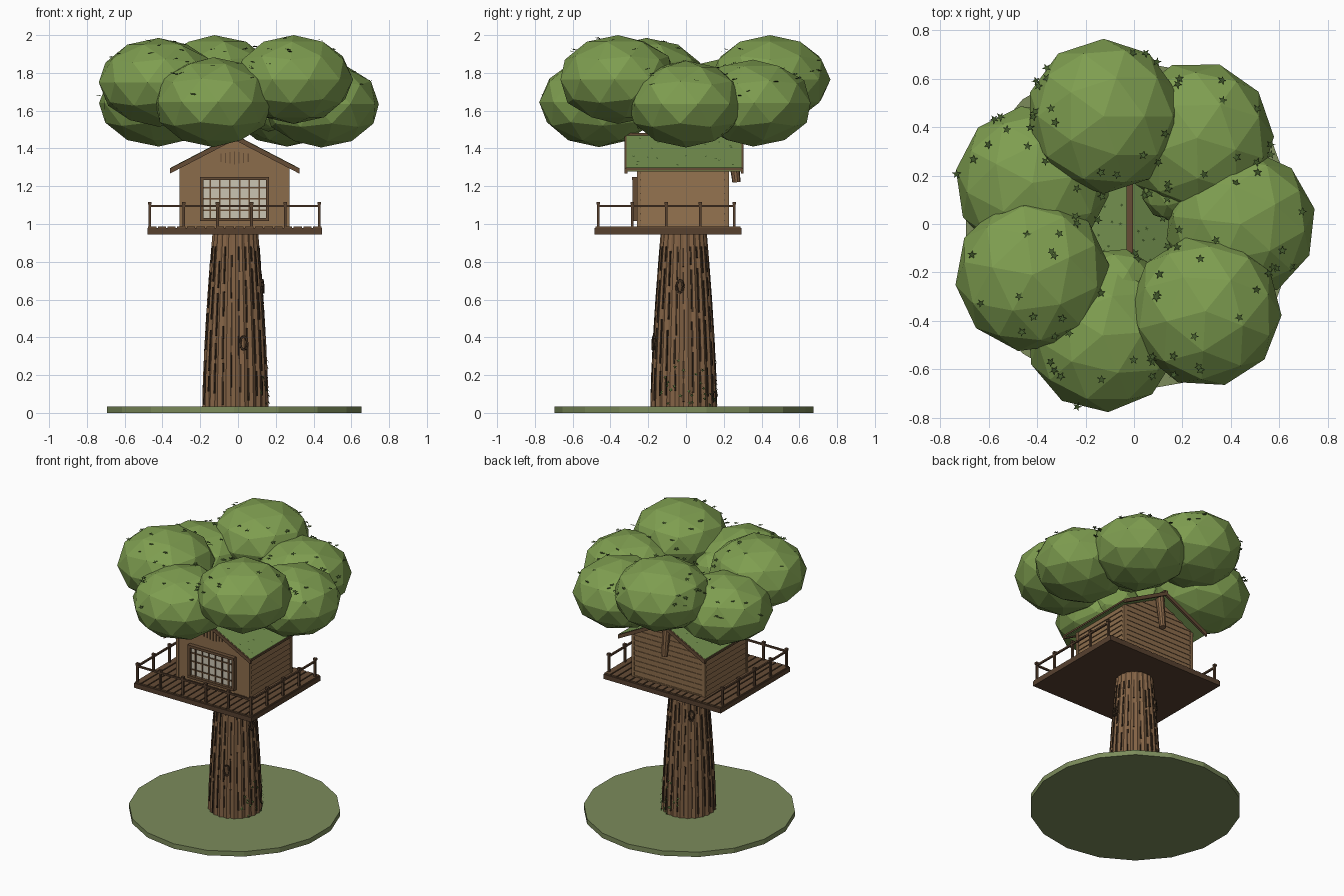
import bpy, bmesh, math, random
from mathutils import Matrix, Vector

random.seed(4)
if "Cube" in bpy.data.objects:
    bpy.data.objects.remove(bpy.data.objects["Cube"])


def material(name, *rgb):
    m = bpy.data.materials.new(name)
    m.use_nodes = True
    m.diffuse_color = (*rgb, 1)
    m.node_tree.nodes["Principled BSDF"].inputs["Base Color"].default_value = (*rgb, 1)
    return m


FOLIAGE = material("foliage green", 0.21, 0.34, 0.08)
LEAF = material("dark leaf green", 0.055, 0.1, 0.025)
GRASS = material("grass", 0.2, 0.26, 0.105)
BARK = material("bark brown", 0.23, 0.125, 0.06)
GROOVE = material("dark bark", 0.045, 0.026, 0.014)
WALL = material("wall wood", 0.26, 0.15, 0.07)
TRIM = material("trim wood", 0.13, 0.072, 0.036)
DECK = material("deck wood", 0.095, 0.052, 0.028)
PANE = material("window pane", 0.6, 0.56, 0.45)
MOSS = material("mossy roof", 0.18, 0.29, 0.08)


def finish(name, bm, mat):
    bmesh.ops.recalc_face_normals(bm, faces=bm.faces)
    me = bpy.data.meshes.new(name)
    bm.to_mesh(me)
    bm.free()
    me.materials.append(mat)
    ob = bpy.data.objects.new(name, me)
    bpy.context.collection.objects.link(ob)
    return ob


def box(bm, x0, x1, y0, y1, z0, z1):
    mat = Matrix.Translation(((x0 + x1) / 2, (y0 + y1) / 2, (z0 + z1) / 2))
    bmesh.ops.create_cube(bm, size=1, matrix=mat @ Matrix.Diagonal((x1 - x0, y1 - y0, z1 - z0, 1)))


def bar(bm, p, q, w, d):
    p, q = Vector(p), Vector(q)
    rot = (q - p).to_track_quat('Z', 'Y').to_matrix().to_4x4()
    size = Matrix.Diagonal((w, d, (q - p).length, 1))
    bmesh.ops.create_cube(bm, size=1, matrix=Matrix.Translation((p + q) / 2) @ rot @ size)


def prism(bm, profile, y0, y1):
    """Extrude an (x, z) outline along y."""
    face = bm.faces.new([bm.verts.new((x, y0, z)) for x, z in profile])
    new = bmesh.ops.extrude_face_region(bm, geom=[face])["geom"]
    bmesh.ops.translate(bm, vec=(0, y1 - y0, 0), verts=[v for v in new if isinstance(v, bmesh.types.BMVert)])


def leaf(bm, pos, normal, size):
    """Flat five-pointed leaf."""
    rot = normal.to_track_quat('Z', 'Y').to_matrix() @ Matrix.Rotation(random.uniform(0, 6.28), 3, 'Z')
    ring = []
    for i in range(10):
        a = -math.pi / 2 + i * math.tau / 10
        r = size * (0.4 if i % 2 == 0 else 1)
        ring.append(bm.verts.new(pos + rot @ Vector((r * math.cos(a), r * math.sin(a), 0))))
    bm.faces.new(ring)


# Ground disc
bm = bmesh.new()
bmesh.ops.create_cone(bm, cap_ends=True, segments=18, radius1=0.685, radius2=0.685, depth=0.035,
                      matrix=Matrix.Translation((-0.02, -0.01, 0.0175)))
finish("ground", bm, GRASS)


# Fluted, tapering trunk
def trunk_point(a, z, k=1.0):
    r = k * (0.178 - 0.06 * z ** 1.5)
    return Vector((-0.014 + r * math.cos(a), -0.012 + r * math.sin(a), z))


SIDES = 44
bm = bmesh.new()
rings = []
for z in (0.004, 0.2, 0.4, 0.6, 0.8, 0.96):
    rings.append([bm.verts.new(trunk_point(i * math.tau / SIDES, z, 1.0 if i % 2 else 0.945))
                  for i in range(SIDES)])
for lo, hi in zip(rings, rings[1:]):
    for i in range(SIDES):
        j = (i + 1) % SIDES
        bm.faces.new((lo[i], lo[j], hi[j], hi[i]))
bm.faces.new(rings[0])
bm.faces.new(rings[-1])
finish("trunk", bm, BARK)

# Broken dark strips lying in the grooves
bm = bmesh.new()
for i in range(0, SIDES, 2):
    z = 0.04 + random.uniform(0, 0.08)
    while z < 0.84:
        top = min(z + random.uniform(0.08, 0.25), 0.88)
        a = i * math.tau / SIDES + random.uniform(-0.03, 0.03)
        bar(bm, trunk_point(a, z, 0.965), trunk_point(a, top, 0.965), 0.009, 0.009)
        z = top + random.uniform(0.02, 0.06)
finish("bark_grooves", bm, GROOVE)

# Knots
bm = bmesh.new()
for a, z in ((-1.3, 0.37), (-0.14, 0.67), (2.3, 0.75)):
    for i in range(10):
        p, q = [trunk_point(a + 0.12 * math.cos(t), z + 0.035 * math.sin(t), 1.01)
                for t in (i * math.tau / 10, (i + 1) * math.tau / 10)]
        bar(bm, p, q, 0.011, 0.011)
finish("knots", bm, GROOVE)

# Platform with planks running front to back
X0, X1, Y0, Y1 = -0.48, 0.445, -0.485, 0.295
bm = bmesh.new()
box(bm, X0, X1, Y0, Y1, 0.945, 0.978)
finish("platform", bm, DECK)
bm = bmesh.new()
step = (X1 - X0) / 18
for i in range(18):
    box(bm, X0 + i * step + 0.004, X0 + (i + 1) * step - 0.004, Y0 + 0.006, Y1 - 0.006, 0.975, 0.987)
finish("deck_planks", bm, TRIM)

# Railing on the front and both sides
bm = bmesh.new()
RX0, RX1, RY0, RY1 = -0.467, 0.43, -0.465, 0.255
posts = [(RX0 + (RX1 - RX0) * i / 5, RY0) for i in range(6)]
posts += [(x, RY0 + (RY1 - RY0) * i / 4) for x in (RX0, RX1) for i in range(1, 5)]
for x, y in posts:
    box(bm, x - 0.007, x + 0.007, y - 0.007, y + 0.007, 0.98, 1.105)
    box(bm, x - 0.01, x + 0.01, y - 0.01, y + 0.01, 1.102, 1.117)
bar(bm, (RX0, RY0, 1.095), (RX1, RY0, 1.095), 0.012, 0.012)
for x in (RX0, RX1):
    bar(bm, (x, RY0, 1.095), (x, RY1, 1.095), 0.012, 0.012)
finish("railing", bm, DECK)

# House body
CX, HALF, SLOPE, APEX = -0.018, 0.28, 0.52, 1.452
WY0, WY1 = -0.255, 0.218
EAVE = APEX - HALF * SLOPE
bm = bmesh.new()
prism(bm, [(CX - HALF, 0.98), (CX + HALF, 0.98), (CX + HALF, EAVE), (CX, APEX), (CX - HALF, EAVE)], WY0, WY1)
finish("house_body", bm, WALL)

# Overlapping boards on the sides and back
bm = bmesh.new()
BOARD = 0.036
for i in range(13):
    z0 = 0.985 + i * BOARD
    z1 = z0 + BOARD
    w0, w1 = [min(HALF, max(0.004, (APEX - z) / SLOPE)) for z in (z0, z1)]
    if z1 < APEX:
        prism(bm, [(CX - w0, z0), (CX + w0, z0), (CX + w1, z1), (CX - w1, z1)], WY1, WY1 + 0.004)
        bar(bm, (CX - w0, WY1 + 0.003, z0 + 0.005), (CX + w0, WY1 + 0.003, z0 + 0.005), 0.01, 0.01)
    if z1 < EAVE + 0.01:
        for s in (-1, 1):
            x = CX + s * HALF
            prism(bm, [(x, z0), (x + s * 0.009, z0), (x + s * 0.002, z1), (x, z1)], WY0, WY1)
finish("wall_boards", bm, WALL)

# Corner posts
bm = bmesh.new()
for x in (CX - HALF, CX + HALF):
    for y in (WY0 + 0.006, WY1 - 0.002):
        box(bm, x - 0.011, x + 0.011, y - 0.011, y + 0.011, 0.98, EAVE)
finish("corner_posts", bm, WALL)

# Front window
FX0, FX1, FZ0, FZ1 = -0.2, 0.165, 1.015, 1.25
bm = bmesh.new()
box(bm, FX0 + 0.01, FX1 - 0.01, -0.264, -0.256, FZ0 + 0.01, FZ1 - 0.01)
finish("window_pane", bm, PANE)
bm = bmesh.new()
for z in (FZ0, FZ1 - 0.018):
    box(bm, FX0, FX1, -0.285, -0.25, z, z + 0.018)
for x in (FX0, FX1 - 0.018):
    box(bm, x, x + 0.018, -0.283, -0.25, FZ0, FZ1)
finish("window_frame", bm, TRIM)
bm = bmesh.new()
for i in range(1, 7):
    x = FX0 + (FX1 - FX0) * i / 7
    box(bm, x - 0.004, x + 0.004, -0.271, -0.26, FZ0, FZ1)
for i in range(1, 4):
    z = FZ0 + (FZ1 - FZ0) * i / 4
    box(bm, FX0, FX1, -0.27, -0.26, z - 0.004, z + 0.004)
finish("window_bars", bm, TRIM)

# Gable vent slots
bm = bmesh.new()
for i in range(-3, 4):
    h = 0.034 - 0.004 * abs(i)
    box(bm, CX + i * 0.024 - 0.003, CX + i * 0.024 + 0.003, -0.259, -0.25, 1.35 - h, 1.35 + h)
finish("gable_vent", bm, TRIM)

# Roof slabs, edge boards and ridge cap
def slope_profile(s, reach, lift, thick):
    ridge = APEX + lift
    edge = ridge - reach * SLOPE
    return [(CX, ridge), (CX + s * reach, edge), (CX + s * reach, edge - thick), (CX, ridge - thick)]


roof, edges = bmesh.new(), bmesh.new()
for s in (-1, 1):
    prism(roof, slope_profile(s, 0.338, 0.022, 0.02), -0.315, 0.295)
    for y in (-0.325, 0.29):
        prism(edges, slope_profile(s, 0.343, 0.02, 0.027), y, y + 0.015)
    bar(edges, (CX + s * 0.338, -0.32, 1.29), (CX + s * 0.338, 0.3, 1.29), 0.01, 0.012)
bar(edges, (CX, -0.325, APEX + 0.022), (CX, 0.305, APEX + 0.022), 0.026, 0.014)
finish("roof", roof, MOSS)
finish("roof_edges", edges, TRIM)

# Cut branch behind the house
bm = bmesh.new()
bmesh.ops.create_cone(bm, cap_ends=True, segments=10, radius1=0.022, radius2=0.03, depth=0.24,
                      matrix=Matrix.Translation((CX, 0.253, 1.34)) @ Matrix.Rotation(0.12, 4, 'X'))
finish("branch", bm, BARK)

# Foliage clumps: x, y, z, radius, height radius
CLUMPS = [(-0.125, 0.445, 1.765, 0.32, 0.235), (-0.42, -0.21, 1.75, 0.32, 0.235),
          (0.295, -0.36, 1.765, 0.315, 0.235), (-0.13, -0.46, 1.645, 0.318, 0.238),
          (0.44, 0.0, 1.635, 0.312, 0.23), (0.26, 0.355, 1.64, 0.318, 0.23),
          (-0.42, 0.17, 1.64, 0.32, 0.23), (0.16, 0.14, 1.62, 0.13, 0.13),
          (-0.07, -0.27, 1.64, 0.17, 0.15)]
for n, (x, y, z, r, h) in enumerate(CLUMPS):
    bm = bmesh.new()
    bmesh.ops.create_icosphere(bm, subdivisions=2, radius=1, matrix=Matrix.Translation((x, y, z))
                               @ Matrix.Diagonal((r, r, h, 1)) @ Matrix.Rotation(n * 1.7, 4, 'Z'))
    finish(f"foliage_clump_{n + 1}", bm, FOLIAGE)

# Loose leaves over the crown, the roof and the foot of the trunk
bm = bmesh.new()
up = Vector((0, 0, 1))
count = 0
while count < 95:
    x, y, z, r, h = random.choice(CLUMPS)
    a, t = random.uniform(0, math.tau), random.uniform(0.15, 0.95)
    c = math.sqrt(1 - t * t)
    p = Vector((x + r * c * math.cos(a), y + r * c * math.sin(a), z + h * t))
    if all(((p.x - u) ** 2 + (p.y - v) ** 2) / k ** 2 + ((p.z - w) / m) ** 2 > 0.97 for u, v, w, k, m in CLUMPS):
        leaf(bm, p, up + Vector((random.uniform(-0.3, 0.3), random.uniform(-0.3, 0.3), 0)), 0.02)
        count += 1
for i in range(50):
    d = random.uniform(-0.32, 0.32)
    p = Vector((CX + d, random.uniform(-0.3, 0.28), APEX + 0.026 - abs(d) * SLOPE))
    leaf(bm, p, Vector((math.copysign(SLOPE, d), 0, 1)), 0.009)
for i in range(45):
    a = random.uniform(-0.9, 1.8)
    p = trunk_point(a, 0.04 + 0.24 * random.random() ** 1.5, 1.03)
    leaf(bm, p, Vector((math.cos(a), math.sin(a), 0.4)), 0.012)
finish("loose_leaves", bm, LEAF)
